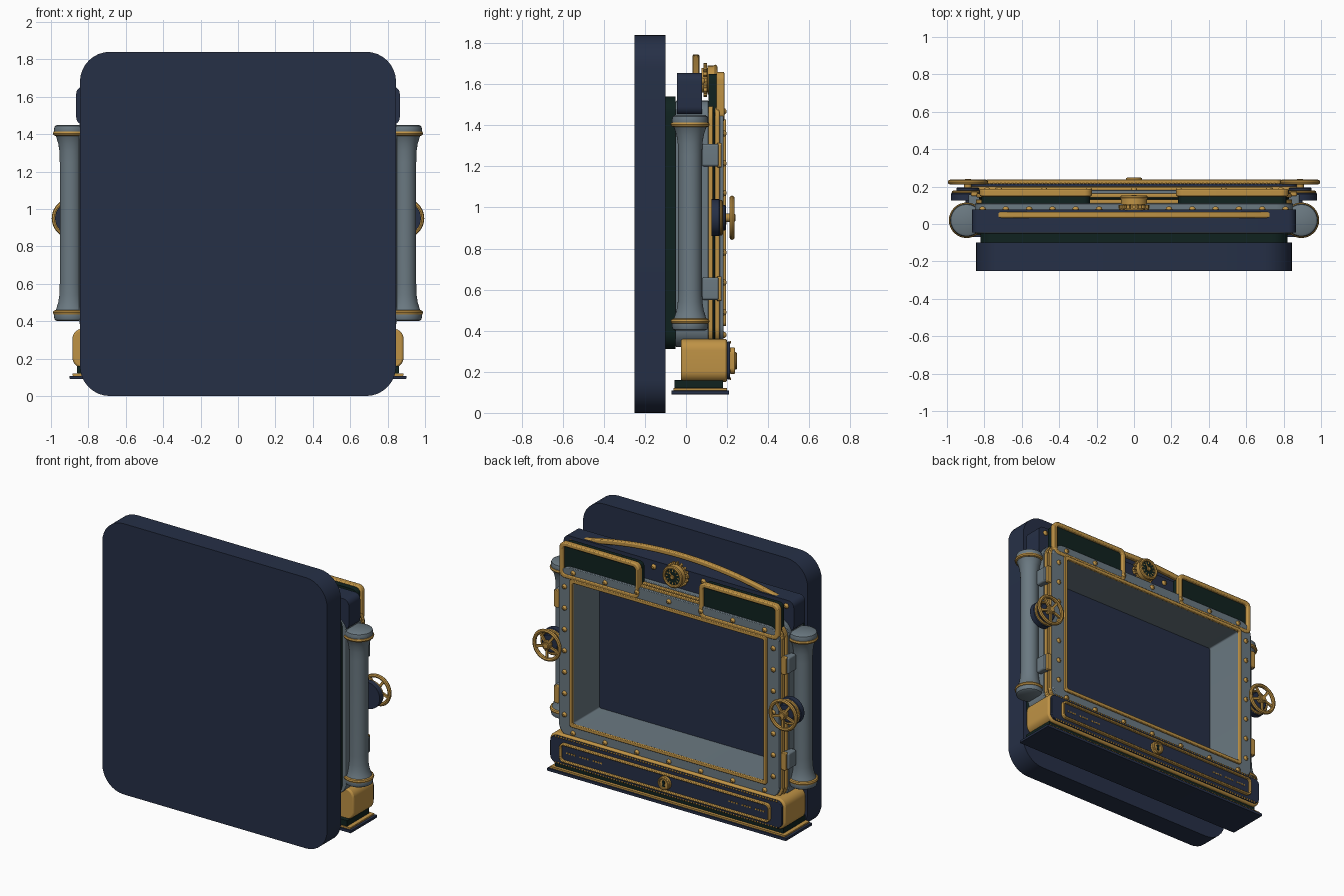
import bpy, bmesh, math
from mathutils import Matrix

if "Cube" in bpy.data.objects:
    bpy.data.objects.remove(bpy.data.objects["Cube"])


def material(name, rgb):
    m = bpy.data.materials.new(name)
    m.diffuse_color = (*rgb, 1)
    m.use_nodes = True
    m.node_tree.nodes["Principled BSDF"].inputs["Base Color"].default_value = m.diffuse_color
    return m


NAVY = material("navy", (0.019, 0.029, 0.062))
STEEL = material("steel_grey", (0.145, 0.19, 0.22))
BRASS = material("brass", (0.52, 0.29, 0.06))
GREEN = material("dark_green", (0.005, 0.016, 0.014))


def finish(bm, name, mat, bevel=0):
    bmesh.ops.recalc_face_normals(bm, faces=bm.faces)
    me = bpy.data.meshes.new(name)
    for f in bm.faces:
        f.smooth = True
    bm.to_mesh(me)
    bm.free()
    me.set_sharp_from_angle(angle=math.radians(35))
    me.materials.append(mat)
    ob = bpy.data.objects.new(name, me)
    bpy.context.collection.objects.link(ob)
    if bevel:
        b = ob.modifiers.new("bevel", "BEVEL")
        b.width, b.segments, b.limit_method = bevel, 2, "ANGLE"
        b.angle_limit = math.radians(50)
    return ob


def rounded(x0, x1, z0, z1, r, seg=8):
    """Rounded rectangle outline in the xz plane."""
    pts = []
    for k, (cx, cz) in enumerate([(x1 - r, z1 - r), (x0 + r, z1 - r), (x0 + r, z0 + r), (x1 - r, z0 + r)]):
        for i in range(seg + 1):
            a = math.pi / 2 * (k + i / seg)
            pts.append((cx + r * math.cos(a), cz + r * math.sin(a)))
    return pts


def plate(name, pts, y0, y1, mat, bevel=0):
    bm = bmesh.new()
    a, b = [[bm.verts.new((x, y, z)) for x, z in pts] for y in (y0, y1)]
    bm.faces.new(a)
    bm.faces.new(b)
    n = len(pts)
    for i in range(n):
        j = (i + 1) % n
        bm.faces.new((a[i], a[j], b[j], b[i]))
    return finish(bm, name, mat, bevel)


def ring(name, outer, inner, y0, y1, mat, bevel=0):
    bm = bmesh.new()
    loops = [[bm.verts.new((x, y, z)) for x, z in p]
             for p, y in ((outer, y0), (outer, y1), (inner, y1), (inner, y0))]
    n = len(outer)
    for k in range(4):
        p, q = loops[k], loops[(k + 1) % 4]
        for i in range(n):
            j = (i + 1) % n
            bm.faces.new((p[i], p[j], q[j], q[i]))
    return finish(bm, name, mat, bevel)


def lathe(name, prof, loc, mat, axis="Y", seg=24, closed=False):
    """Revolve (radius, height) pairs round the y or z axis."""
    bm = bmesh.new()
    rows = [[bm.verts.new((r * math.cos(t), r * math.sin(t), h))
             for t in (2 * math.pi * i / seg for i in range(seg))] for r, h in prof]
    for k in range(len(rows) - (0 if closed else 1)):
        p, q = rows[k], rows[(k + 1) % len(rows)]
        for i in range(seg):
            j = (i + 1) % seg
            bm.faces.new((p[i], p[j], q[j], q[i]))
    if not closed:
        bm.faces.new(rows[0])
        bm.faces.new(rows[-1])
    if axis == "Y":
        bm.transform(Matrix.Rotation(-math.pi / 2, 4, "X"))
    ob = finish(bm, name, mat)
    ob.location = loc
    return ob


def torus(name, R, r, loc, mat, axis="Y", seg=32):
    prof = [(R + r * math.cos(t), r * math.sin(t)) for t in (math.pi / 4 * i for i in range(8))]
    return lathe(name, prof, loc, mat, axis, seg, True)


def disc(name, r, h, loc, mat, seg=32):
    c = min(r, h) * 0.2
    return lathe(name, [(r, 0), (r, h - c), (r - c, h)], loc, mat, "Y", seg)


def stud(name, r, loc):
    return lathe(name, [(r, 0), (r * 0.85, r * 0.5), (r * 0.4, r * 0.85)], loc, BRASS, "Y", 10)


def bar(name, loc, angle, r0, r1, w, d, mat):
    """Radial spoke in the xz plane."""
    ob = plate(name, [(r0, -w), (r1, -w), (r1, w), (r0, w)], -d, d, mat)
    ob.location = loc
    ob.rotation_euler = (0, angle, 0)
    return ob


# Backing slab and gasket
plate("back_slab", rounded(-.845, .845, 0, 1.84, .16), -.25, -.10, NAVY)
hole = rounded(-.725, .725, .44, 1.41, .012)
ring("gasket", rounded(-.82, .82, .31, 1.54, .08), hole, -.10, -.05, GREEN)

# Stepped window frame: depth range, outer half width, colour
for name, y0, y1, w, m in [("frame_body", -.05, .11, .85, STEEL), ("frame_rim_rear", .11, .132, .845, BRASS),
                           ("frame_spacer", .132, .142, .83, GREEN), ("frame_rim_front", .142, .162, .842, BRASS),
                           ("frame_face", .162, .182, .83, STEEL)]:
    d = .85 - w
    ring(name, rounded(-w, w, .32 + d, 1.52 - d, .09), hole, y0, y1, m, .004)
ring("frame_liner", hole, rounded(-.72, .72, .445, 1.405, .01), -.10, .184, STEEL)
ring("window_trim", rounded(-.742, .742, .422, 1.428, .02), rounded(-.718, .718, .446, 1.404, .01),
     .18, .195, BRASS, .004)
for s in (-1, 1):
    for i in range(7):
        stud("frame_bolt", .017, (s * .785, .182, .49 + i * .145))
for i in range(7):
    for z in (.38, 1.468):
        stud("frame_bolt", .017, (-.72 + i * .24, .182, z))

# Header box with studs and arched brass rail
plate("header", rounded(-.865, .865, 1.45, 1.655, .04), -.045, .078, NAVY)
for i in range(14):
    stud("header_stud", .018, (-.81 + i * 1.62 / 13, .078, 1.615))
N = 28
xs = [-.82 + 1.64 * i / N for i in range(N + 1)]
arch = [(x, 1.63 + .115 * (1 - (x / .82) ** 2)) for x in xs]
plate("header_arch", arch + [(x, z - .032) for x, z in reversed(arch)], .032, .065, BRASS, .007)

# Two display panels
for s in (-1, 1):
    a, b = sorted((s * .225, s * .825))
    plate("display_back", rounded(a + .01, b - .01, 1.43, 1.65, .035), .11, .168, GREEN)
    ring("display_bezel", rounded(a, b, 1.42, 1.66, .04), rounded(a + .028, b - .028, 1.448, 1.632, .02),
         .148, .187, BRASS, .007)

# Central gauge
G = (0, 0, 1.62)
disc("gauge_mount", .06, .035, (0, .075, 1.62), BRASS)
for i in range(16):
    bar("gauge_tooth", (0, .093, 1.62), i * math.pi / 8, .05, .083, .008, .009, BRASS)
disc("gauge_case", .07, .035, (0, .105, 1.62), BRASS)
disc("gauge_dial", .056, .006, (0, .138, 1.62), GREEN)
torus("gauge_bezel", .064, .011, (0, .142, 1.62), BRASS)
for i in range(12):
    bar("gauge_tick", (0, .144, 1.62), i * math.pi / 6, .036, .05, .003, .002, BRASS)
bar("gauge_needle", (0, .147, 1.62), -.9, -.015, .036, .004, .002, BRASS)
disc("gauge_pin", .014, .012, (0, .143, 1.62), BRASS, 16)

# Side columns, hinges and handwheels
half = [(.072, .40), (.084, .407), (.088, .42), (.088, .445), (.077, .465), (.066, .50), (.06, .54), (.058, .60)]
for s in (-1, 1):
    x = s * .895
    lathe("side_column", half + [(r, 1.85 - z) for r, z in reversed(half)], (x, .02, 0), STEEL, "Z", 32)
    for z in (.446, 1.404):
        torus("column_ring", .082, .013, (x, .02, z), BRASS, "Z")
    for z in (.605, 1.255):
        a, b = sorted((s * .82, s * .885))
        plate("hinge_block", rounded(a, b, z - .055, z + .055, .012), .08, .158, STEEL, .006)
        a, b = sorted((s * .835, s * .872))
        plate("hinge_cover", rounded(a, b, z - .06, z + .06, .012), .15, .174, BRASS, .004)
    x = s * .888
    disc("wheel_bearing", .09, .045, (x, .125, .95), NAVY)
    torus("bearing_ring", .078, .009, (x, .17, .95), BRASS)
    disc("bearing_step", .062, .03, (x, .165, .95), NAVY)
    disc("wheel_axle", .02, .055, (x, .185, .95), BRASS, 16)
    disc("wheel_hub", .03, .022, (x, .213, .95), BRASS, 20)
    torus("wheel_rim", .095, .013, (x, .224, .95), BRASS, "Y", 40)
    for i in range(5):
        bar("wheel_spoke", (x, .224, .95), math.pi / 2 + i * math.tau / 5, .02, .09, .008, .006, BRASS)

# Base plinth
plate("plinth_foot", rounded(-.90, .90, .09, .108, .004), -.07, .21, NAVY)
plate("plinth_trim", rounded(-.885, .885, .108, .12, .004), -.06, .20, BRASS)
plate("plinth_riser", rounded(-.86, .86, .12, .16, .004), -.055, .18, GREEN)
plate("base_box", rounded(-.885, .885, .15, .36, .055), -.025, .20, BRASS, .01)
plate("base_front", rounded(-.872, .872, .163, .347, .045), .20, .215, NAVY, .003)
ring("base_border", rounded(-.79, .79, .19, .318, .03), rounded(-.777, .777, .203, .305, .02), .213, .238, BRASS, .004)
plate("base_inset", rounded(-.78, .78, .20, .308, .02), .214, .221, NAVY)
for z in (.166, .344):
    bead = stud("base_beads", .007, (-.83, .214, z))
    arr = bead.modifiers.new("row", "ARRAY")
    arr.count, arr.use_relative_offset, arr.use_constant_offset = 84, False, True
    arr.constant_offset_displace = (.02, 0, 0)
# Decorative dashes on the base
for s in (-1, 1):
    for g in range(3):
        for k in range(4):
            x = s * .61 + (g - 1) * .1 + (k - 1.5) * .019
            plate("base_dash", rounded(x - .006, x + .006, .25, .26, .002, 2), .22, .225, BRASS)

# Keyhole medallion
disc("lock_plate", .045, .022, (0, .219, .253), BRASS)
torus("lock_ring", .036, .007, (0, .241, .253), BRASS)
disc("keyhole_top", .012, .004, (0, .24, .262), GREEN, 16)
plate("keyhole_slot", [(-.005, .26), (.005, .26), (.01, .232), (-.01, .232)], .238, .244, GREEN)
